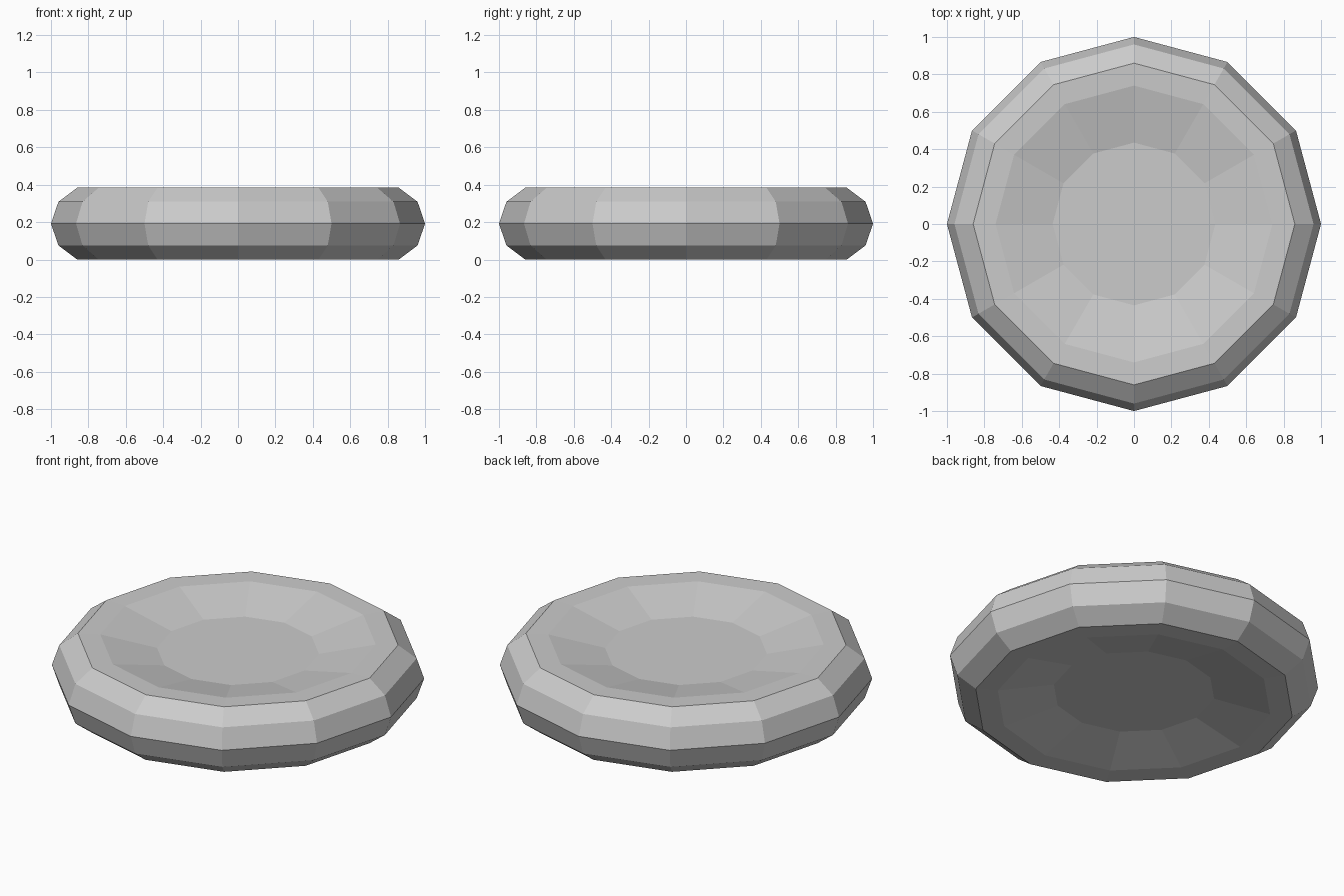
import bpy, bmesh, math

if "Cube" in bpy.data.objects:
    bpy.data.objects.remove(bpy.data.objects["Cube"])

SIDES = 12
MID = 0.192

# Upper half of the profile: (radius, height above the mid plane)
upper = [(0.435, 0.123), (0.74, 0.19), (0.86, 0.192), (0.96, 0.117)]
profile = upper + [(1.0, 0.0)] + [(r, -h) for r, h in reversed(upper)]

# Dished disc: one ring of vertices per profile point, joined by quads
bm = bmesh.new()
rings = []
for r, h in profile:
    rings.append([bm.verts.new((r * math.cos(a), r * math.sin(a), MID + h))
                  for a in (2 * math.pi * i / SIDES for i in range(SIDES))])
for a, b in zip(rings, rings[1:]):
    for i in range(SIDES):
        j = (i + 1) % SIDES
        bm.faces.new((a[i], b[i], b[j], a[j]))

# Flat floors of the upper and lower dimples
bm.faces.new(rings[0])
bm.faces.new(rings[-1][::-1])
bmesh.ops.recalc_face_normals(bm, faces=bm.faces[:])

mesh = bpy.data.meshes.new("dimpled_disc")
bm.to_mesh(mesh)
bm.free()
disc = bpy.data.objects.new("dimpled_disc", mesh)
bpy.context.collection.objects.link(disc)
